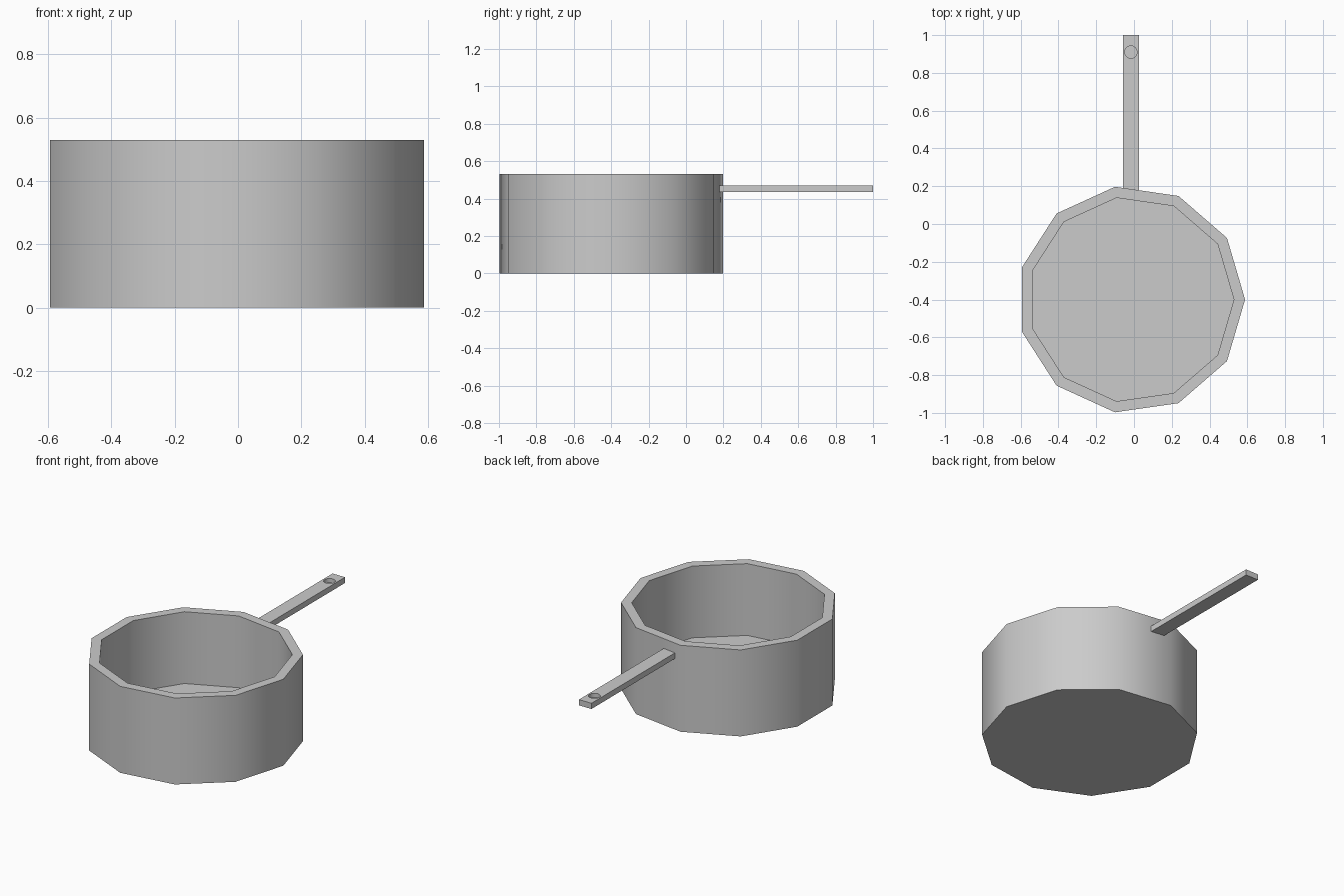
import bpy, bmesh, math

if "Cube" in bpy.data.objects:
    bpy.data.objects.remove(bpy.data.objects["Cube"])

SIDES = 11


def new_object(name, bm):
    bmesh.ops.recalc_face_normals(bm, faces=bm.faces[:])
    mesh = bpy.data.meshes.new(name)
    bm.to_mesh(mesh)
    bm.free()
    ob = bpy.data.objects.new(name, mesh)
    bpy.context.collection.objects.link(ob)
    return ob


def smooth(ob, degrees):
    bpy.ops.object.select_all(action='DESELECT')
    ob.select_set(True)
    bpy.context.view_layer.objects.active = ob
    bpy.ops.object.shade_smooth_by_angle(angle=math.radians(degrees))


# Pot: eleven-sided shell with a thick wall and floor
CX, CY = -0.015, -0.40
profile = [(0.603, 0.0), (0.603, 0.53), (0.544, 0.53), (0.544, 0.09)]
bm = bmesh.new()
rings = []
for r, z in profile:
    angles = [2 * math.pi * i / SIDES for i in range(SIDES)]
    rings.append([bm.verts.new((CX + r * math.cos(a), CY + r * math.sin(a), z)) for a in angles])
for lower, upper in zip(rings, rings[1:]):
    for i in range(SIDES):
        j = (i + 1) % SIDES
        bm.faces.new((lower[i], lower[j], upper[j], upper[i]))
bm.faces.new(rings[0])
bm.faces.new(rings[-1])
pot = new_object("pot", bm)
smooth(pot, 40)

# Handle: flat bar set slightly into the wall
bm = bmesh.new()
bmesh.ops.create_cube(bm, size=1)
bmesh.ops.scale(bm, vec=(0.085, 0.825, 0.035), verts=bm.verts)
bmesh.ops.translate(bm, vec=(-0.0165, 0.5875, 0.4525), verts=bm.verts)
handle = new_object("handle", bm)

# Round recess near the tip of the handle
bm = bmesh.new()
bmesh.ops.create_cone(bm, cap_ends=True, segments=16, radius1=0.033, radius2=0.033, depth=0.06)
bmesh.ops.translate(bm, vec=(-0.0165, 0.91, 0.475), verts=bm.verts)
cutter = new_object("recess_cutter", bm)
cutter.hide_render = True
mod = handle.modifiers.new("recess", 'BOOLEAN')
mod.operation = 'DIFFERENCE'
mod.solver = 'EXACT'
mod.object = cutter
bpy.context.view_layer.objects.active = handle
bpy.ops.object.modifier_apply(modifier=mod.name)
bpy.data.objects.remove(cutter)
smooth(handle, 35)
